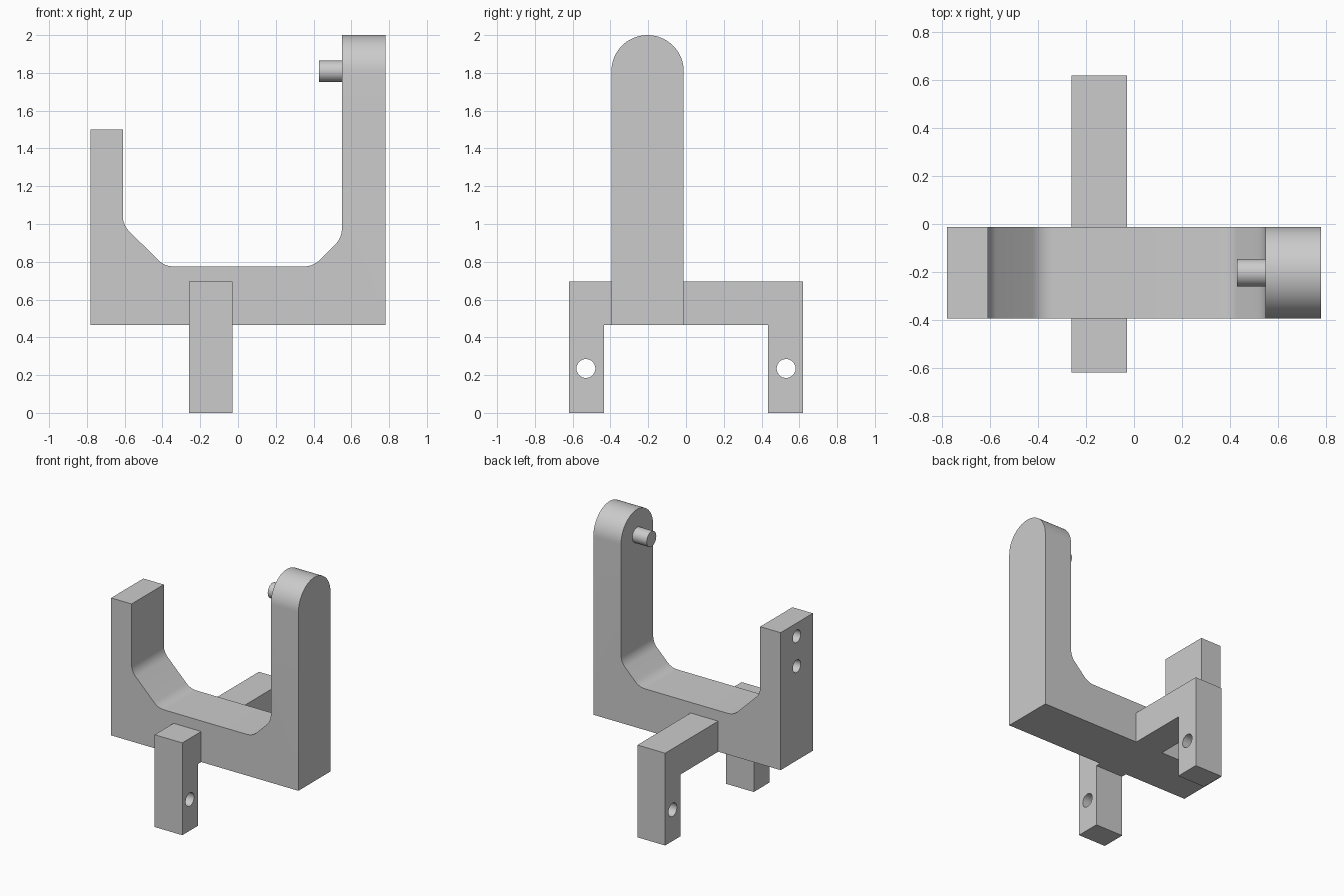
import bpy
import bmesh
import math
from mathutils import Vector

cube = bpy.data.objects.get("Cube")
if cube:
    bpy.data.objects.remove(cube, do_unlink=True)

grey = bpy.data.materials.new("plain grey")
grey.use_nodes = True
grey.diffuse_color = (0.6, 0.6, 0.6, 1)
grey.node_tree.nodes["Principled BSDF"].inputs["Base Color"].default_value = (0.6, 0.6, 0.6, 1)

ARM_FRONT, ARM_BACK = -0.395, -0.012
ARM_Y = (ARM_FRONT + ARM_BACK) / 2
ARM_R = (ARM_BACK - ARM_FRONT) / 2
BASE, TOP = 0.465, 2.0
PIVOT_Z = TOP - ARM_R


def prism(name, profile, axis, start, end):
    """Extrude a 2D profile along x (profile is y, z) or y (profile is x, z)."""
    bm = bmesh.new()
    place = (lambda p: (start, p[0], p[1])) if axis == "x" else (lambda p: (p[0], start, p[1]))
    face = bm.faces.new([bm.verts.new(place(p)) for p in profile])
    moved = bmesh.ops.extrude_face_region(bm, geom=[face])["geom"]
    step = (end - start, 0, 0) if axis == "x" else (0, end - start, 0)
    bmesh.ops.translate(bm, vec=step, verts=[v for v in moved if isinstance(v, bmesh.types.BMVert)])
    bmesh.ops.recalc_face_normals(bm, faces=bm.faces)
    mesh = bpy.data.meshes.new(name)
    bm.to_mesh(mesh)
    bm.free()
    mesh.materials.append(grey)
    obj = bpy.data.objects.new(name, mesh)
    bpy.context.collection.objects.link(obj)
    return obj


def circle(y, z, r, n=40):
    return [(y + r * math.cos(math.tau * i / n), z + r * math.sin(math.tau * i / n)) for i in range(n)]


def rounded(before, corner, after, size=0.05, steps=8):
    """Points of a soft curve replacing a profile corner."""
    c = Vector(corner)
    a = c + (Vector(before) - c).normalized() * size
    b = c + (Vector(after) - c).normalized() * size
    ts = [i / steps for i in range(steps + 1)]
    return [tuple(a * (1 - t) ** 2 + c * 2 * t * (1 - t) + b * t * t) for t in ts]


def select_only(obj):
    bpy.ops.object.select_all(action="DESELECT")
    obj.select_set(True)
    bpy.context.view_layer.objects.active = obj


def cut(obj, cutter, operation="DIFFERENCE"):
    select_only(obj)
    mod = obj.modifiers.new("cut", "BOOLEAN")
    mod.operation, mod.solver, mod.object = operation, "EXACT", cutter
    bpy.ops.object.modifier_apply(modifier=mod.name)
    bpy.data.objects.remove(cutter, do_unlink=True)


def smooth(obj):
    select_only(obj)
    bpy.ops.object.shade_smooth_by_angle(angle=math.radians(30))


# Yoke: uneven U with chamfered, softened inner corners
inner = [(-0.61, 1.5), (-0.61, 0.995), (-0.388, 0.775), (0.398, 0.775), (0.55, 0.927), (0.55, TOP + 0.1)]
outline = [(-0.78, BASE), (-0.78, 1.5), inner[0]]
for i in range(1, 5):
    outline += rounded(*inner[i - 1:i + 2])
outline += [inner[5], (0.78, TOP + 0.1), (0.78, BASE)]
yoke = prism("yoke", outline, "y", ARM_FRONT - 0.1, ARM_BACK + 0.1)

# Trim the yoke to its width with a half-round top
arc = [(ARM_Y + ARM_R * math.cos(math.pi * i / 40), PIVOT_Z + ARM_R * math.sin(math.pi * i / 40))
       for i in range(41)]
stadium = [(ARM_FRONT, 0.2), (ARM_BACK, 0.2)] + arc
cut(yoke, prism("trim", stadium, "x", -1, 1), "INTERSECT")

# Two blind holes in the outside of the short arm
for z in (1.40, 1.175):
    cut(yoke, prism("blind_hole", circle(ARM_Y, z, 0.047), "x", -0.9, -0.66))
smooth(yoke)

# Pivot pin on the tall arm
smooth(prism("pivot_pin", circle(ARM_Y, PIVOT_Z, 0.057), "x", 0.43, 0.55))

# L-shaped brackets with a cross hole through each leg
for name, side, root in (("front_bracket", -1, ARM_FRONT), ("rear_bracket", 1, ARM_BACK)):
    out, inside = side * 0.62, side * 0.435
    shape = [(root, 0.695), (out, 0.695), (out, 0), (inside, 0), (inside, BASE), (root, BASE)]
    bracket = prism(name, shape, "x", -0.26, -0.03)
    cut(bracket, prism("leg_hole", circle(side * 0.53, 0.235, 0.05), "x", -0.5, 0.5))
    smooth(bracket)
